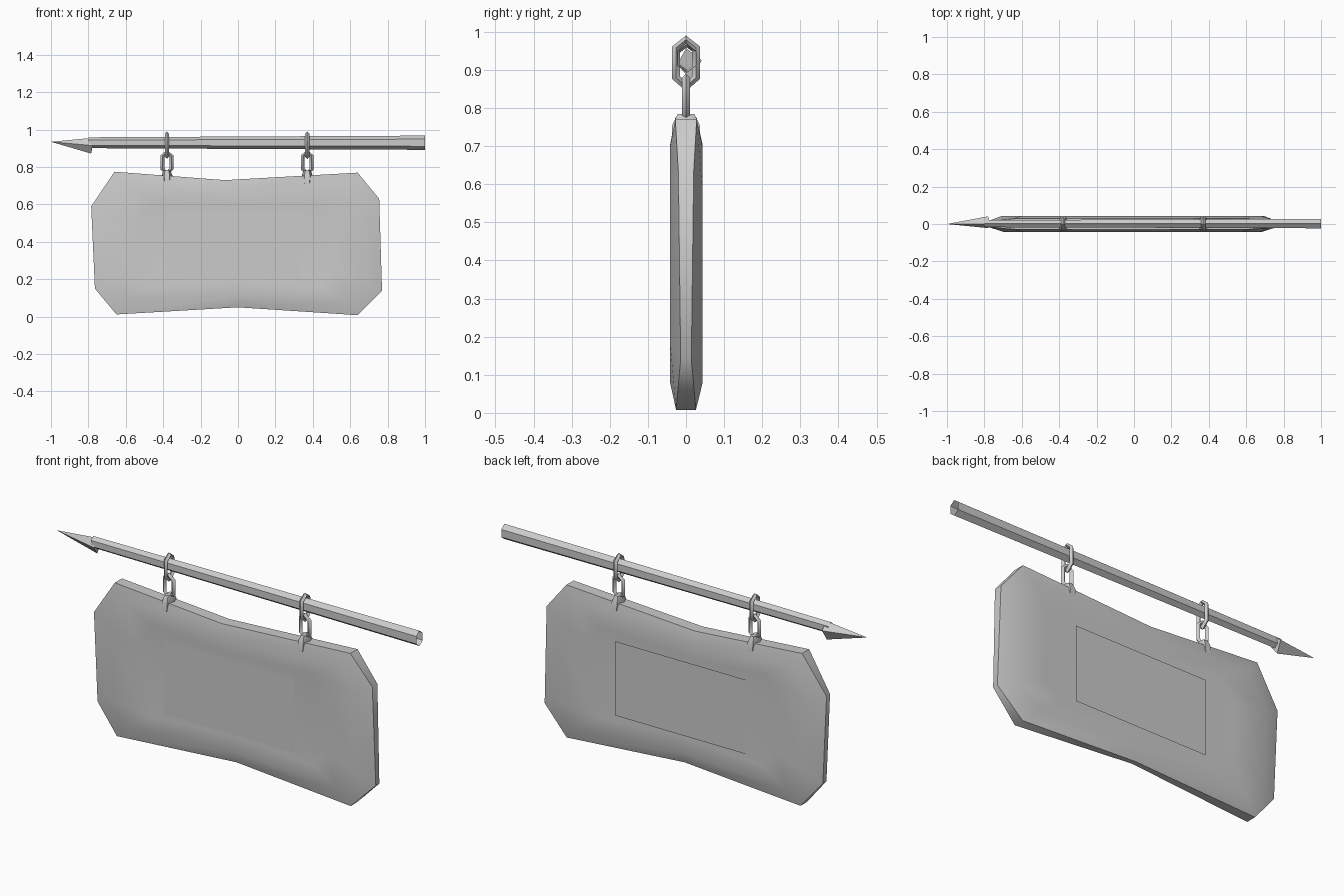
import bpy, bmesh, math
from mathutils import Vector

if "Cube" in bpy.data.objects:
    bpy.data.objects.remove(bpy.data.objects["Cube"])


def make(name, verts, faces, smooth=None):
    me = bpy.data.meshes.new(name)
    me.from_pydata(verts, [], faces)
    bm = bmesh.new()
    bm.from_mesh(me)
    bmesh.ops.recalc_face_normals(bm, faces=bm.faces)
    bm.to_mesh(me)
    bm.free()
    ob = bpy.data.objects.new(name, me)
    bpy.context.collection.objects.link(ob)
    if smooth:
        bpy.ops.object.select_all(action='DESELECT')
        ob.select_set(True)
        bpy.context.view_layer.objects.active = ob
        bpy.ops.object.shade_smooth_by_angle(angle=math.radians(smooth))
    return ob


def bridge(rings, closed=False):
    """Join equal rings of points with quads."""
    n = len(rings[0])
    verts = [p for r in rings for p in r]
    faces = []
    count = len(rings)
    for i in range(count if closed else count - 1):
        a, b = i * n, ((i + 1) % count) * n
        faces += [(a + k, a + (k + 1) % n, b + (k + 1) % n, b + k) for k in range(n)]
    return verts, faces


# Rough-hewn board: (x, z, half thickness at rim)
outline = [(-0.66, 0.775, 0.028), (-0.07, 0.73, 0.03), (0.64, 0.77, 0.028),
           (0.755, 0.63, 0.02), (0.77, 0.14, 0.014), (0.64, 0.008, 0.026),
           (0.0, 0.05, 0.012), (-0.65, 0.012, 0.026), (-0.765, 0.15, 0.014),
           (-0.785, 0.59, 0.014)]


def inset(s, y):
    return [(x * s, y, 0.39 + (z - 0.39) * (s - 0.08)) for x, z, t in outline]


rings = [inset(0.68, -0.036), inset(0.89, -0.042),
         [(x, -t, z) for x, z, t in outline],
         [(x, t, z) for x, z, t in outline],
         inset(0.90, 0.043), inset(0.68, 0.039)]
v, f = bridge(rings)
n = len(outline)
f += [tuple(range(n)), tuple(range(5 * n, 6 * n))]
make("sign_board", v, f, 50)

# Flat panels on both faces
for name, y, x0, x1 in (("front_panel", -0.041, -0.38, 0.34),
                        ("back_panel", 0.045, -0.36, 0.36)):
    make(name, [(x0, y, 0.2), (x1, y, 0.2), (x1, y, 0.57), (x0, y, 0.57)], [(0, 1, 2, 3)])

# Tapered six-sided pole, open at the ends
rings = []
for x, ry, rz in ((-0.8, 0.019, 0.029), (1.0, 0.025, 0.038)):
    rings.append([(x, 0.002 + ry * math.sin(k * math.pi / 3) / 0.866,
                   0.93 + rz * math.cos(k * math.pi / 3)) for k in range(6)])
v, f = bridge(rings)
make("pole", v, f, 50)

# Pointed spear tip
base = [(-0.77, 0.0, 0.957), (-0.78, 0.041, 0.925), (-0.785, 0.012, 0.872),
        (-0.78, -0.022, 0.915)]
make("pole_tip", [(-1.0, 0.0, 0.935)] + base,
     [(0, 1, 2), (0, 2, 3), (0, 3, 4), (0, 4, 1), (1, 2, 3, 4)])


def link(name, centre, half_w, half_h, thick, side):
    """Six-sided long chain link; side is its width direction."""
    up = Vector((0, 0, 1))
    axis = side.cross(up)
    path = [(0, 1), (0.95, 0.65), (0.95, -0.6), (0, -1), (-0.95, -0.6), (-0.95, 0.65)]
    rings = []
    for px, pz in path:
        c = Vector(centre) + side * px * half_w + up * pz * half_h
        out = (side * px + up * (pz if px == 0 else pz * 0.5)).normalized()
        rings.append([c + out * thick * math.cos(a) + axis * thick * math.sin(a)
                      for a in (k * math.pi / 2 for k in range(4))])
    v, f = bridge(rings, True)
    make(name, v, f, 50)


# Hangers: ring over the pole, lower link, clasp on the board edge
for tag, x in (("left", -0.38), ("right", 0.37)):
    link("pole_ring_" + tag, (x, 0, 0.917), 0.028, 0.062, 0.011, Vector((0, 1, 0)))
    link("lower_link_" + tag, (x, 0, 0.823), 0.025, 0.056, 0.011, Vector((1, 0, 0)))
    rings = []
    for z, w, d in ((0.712, 0.026, 0.038), (0.755, 0.029, 0.036), (0.784, 0.018, 0.022)):
        rings.append([(x + w * math.cos(k * math.pi / 3), d * math.sin(k * math.pi / 3) / 0.866, z)
                      for k in range(6)])
    v, f = bridge(rings)
    make("clasp_" + tag, v, f + [tuple(range(6)), tuple(range(12, 18))], 50)
